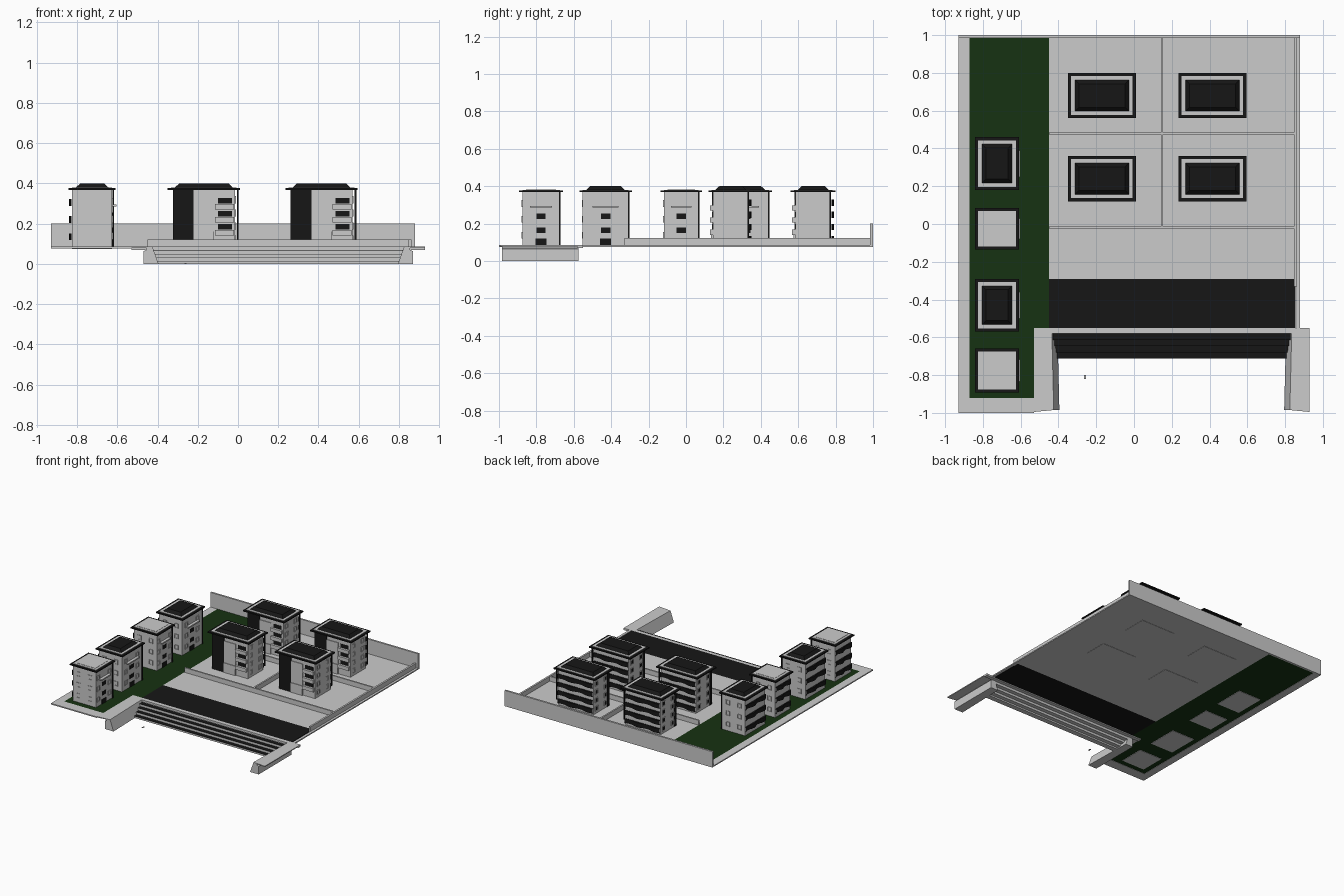
import bpy, bmesh, math
from mathutils import Vector

if "Cube" in bpy.data.objects:
    bpy.data.objects.remove(bpy.data.objects["Cube"])


def material(name, rgb):
    m = bpy.data.materials.new(name)
    m.diffuse_color = (*rgb, 1)
    m.use_nodes = True
    m.node_tree.nodes["Principled BSDF"].inputs["Base Color"].default_value = m.diffuse_color
    return m


DARK = material("dark", (0.008, 0.008, 0.008))
GREEN = material("grass", (0.008, 0.032, 0.006))


def finish(name, bm, mat=None):
    bmesh.ops.recalc_face_normals(bm, faces=bm.faces)
    me = bpy.data.meshes.new(name)
    bm.to_mesh(me)
    bm.free()
    ob = bpy.data.objects.new(name, me)
    bpy.context.collection.objects.link(ob)
    if mat:
        me.materials.append(mat)
    return ob


def add_box(bm, x0, x1, y0, y1, z0, z1, inset=0):
    """Box, or a frustum when the top is inset."""
    lo = [bm.verts.new((x, y, z0)) for x, y in ((x0, y0), (x1, y0), (x1, y1), (x0, y1))]
    i = inset
    hi = [bm.verts.new((x, y, z1)) for x, y in
          ((x0 + i, y0 + i), (x1 - i, y0 + i), (x1 - i, y1 - i), (x0 + i, y1 - i))]
    bm.faces.new(lo)
    bm.faces.new(hi)
    for k in range(4):
        bm.faces.new((lo[k], lo[k - 3], hi[k - 3], hi[k]))


def boxes(name, items, mat=None):
    bm = bmesh.new()
    for b in items:
        add_box(bm, *b)
    return finish(name, bm, mat)


def prism(name, pts, z0, z1, mat=None):
    """Outline in plan, extruded upwards."""
    bm = bmesh.new()
    f = bm.faces.new([bm.verts.new((x, y, z0)) for x, y in pts])
    top = bmesh.ops.extrude_face_region(bm, geom=[f])["geom"]
    bmesh.ops.translate(bm, vec=(0, 0, z1 - z0),
                        verts=[v for v in top if isinstance(v, bmesh.types.BMVert)])
    return finish(name, bm, mat)


def on_face(side, ext, u0, u1, z0, z1, out, back=0.002):
    """Box lying on one wall of a body; u runs along that wall."""
    x0, x1, y0, y1 = ext
    return {"-x": (x0 - out, x0 + back, u0, u1, z0, z1),
            "+x": (x1 - back, x1 + out, u0, u1, z0, z1),
            "-y": (u0, u1, y0 - out, y0 + back, z0, z1),
            "+y": (u0, u1, y1 - back, y1 + out, z0, z1)}[side]


def window(side, ext, u, z, w=0.034, h=0.036):
    """Four frame strips around a pane."""
    t, a, b = 0.004, u - w / 2, u + w / 2
    return [on_face(side, ext, *r, 0.004) for r in
            ((a, a + t, z, z + h), (b - t, b, z, z + h), (a, b, z, z + t), (a, b, z + h - t, z + h))]


def wave_bands(name, side, ext, levels):
    """Dark railings, wavy in plan, along one wall."""
    x0, x1, y0, y1 = ext
    a, b = (y0, y1) if side == "-x" else (x0, x1)
    n = 16
    bm = bmesh.new()
    for z in levels:
        rows = []
        for zz in (z, z + 0.034):
            rows.append([])
            for k in range(n + 1):
                u = a + (b - a) * k / n
                d = 0.007 + 0.007 * math.sin(4 * math.pi * k / n)
                rows[-1].append([bm.verts.new((x0 - s, u, zz) if side == "-x" else (u, y1 + s, zz))
                                 for s in (d + 0.002, 0)])
        for k in range(n):
            (p, q), (r, s) = rows[0][k], rows[0][k + 1]
            (P, Q), (R, S) = rows[1][k], rows[1][k + 1]
            for f in ((p, r, R, P), (p, q, s, r), (P, R, S, Q)):
                bm.faces.new(f)
    finish(name, bm, DARK)


def roof(name, x0, x1, y0, y1, hipped):
    # Eave slab, pale gutter ring, then a hipped or flat top
    boxes(name + "_eave", [(x0, x1, y0, y1, 0.368, 0.377)], DARK)
    g, h = 0.017, 0.036
    boxes(name + "_gutter", [(x0 + g, x1 - g, y0 + g, y1 - g, 0.376, 0.380)])
    if hipped:
        boxes(name + "_hip", [(x0 + h, x1 - h, y0 + h, y1 - h, 0.379, 0.40, 0.022)], DARK)
    else:
        boxes(name + "_flat_top", [(x0 + h, x1 - h, y0 + h, y1 - h, 0.379, 0.382)])


Z = 0.085  # street level

# Ground surfaces
boxes("courtyard", [(-0.45, 0.86, -0.29, 0.985, 0.078, Z)])
boxes("road", [(-0.45, 0.855, -0.55, -0.29, 0.078, Z)], DARK)
prism("lawn", [(-0.87, -0.92), (-0.53, -0.92), (-0.53, -0.55), (-0.45, -0.55), (-0.45, 0.985),
               (-0.87, 0.985)], 0.078, Z, GREEN)
boxes("pavements", [(-0.93, -0.87, -1, 0.985, 0.076, Z), (-0.87, -0.53, -1, -0.92, 0.076, Z),
                    (0.86, 0.88, -0.55, 0.985, 0.076, Z)])
# Boundary walls and low yard walls
boxes("back_wall", [(-0.93, 0.88, 0.985, 1, 0.076, 0.2)])
boxes("yard_walls", [(0.848, 0.862, -0.33, 0.985, 0.078, 0.122),
                     (-0.45, 0.85, -0.025, -0.013, 0.08, 0.122),
                     (-0.45, 0.85, 0.473, 0.485, 0.08, 0.122),
                     (0.142, 0.154, -0.013, 0.985, 0.08, 0.122)])

# Quay: capping strip, stepped side walls and stairs
boxes("quay_edge", [(-0.53, 0.93, -0.58, -0.55, 0.07, Z)])
profile = [(0.60, 0), (0.67, 0), (0.67, 0.063), (0.655, 0.07), (0.655, 0.078), (0.73, 0.078),
           (0.73, Z), (0.63, Z)]
for sgn, side in ((1, "right"), (-1, "left")):
    bm = bmesh.new()
    rings = []
    for y, shift in ((-0.985, -0.005), (-0.575, 0.005)):
        ring = []
        for k, (px, pz) in enumerate(profile):
            dx = shift if k in (0, 7) else 0
            yy = y - 0.01 if k in (5, 6) and y < -0.9 else y
            ring.append(bm.verts.new((0.2 + sgn * (px + dx), yy, pz)))
        rings.append(ring)
    bm.faces.new(rings[0])
    bm.faces.new(rings[1])
    for k in range(8):
        bm.faces.new((rings[0][k - 1], rings[0][k], rings[1][k], rings[1][k - 1]))
    finish("quay_wall_" + side, bm)
risers, treads = [], []
for k in range(4):
    y, z = -0.615 - 0.032 * k, 0.068 - 0.018 * k
    half = 0.63 - 0.006 * k
    risers.append((0.2 - half, 0.2 + half, y, y + 0.04, max(0, z - 0.02), z - 0.001))
    treads.append((0.2 - half, 0.2 + half, y, y + 0.035, z - 0.001, z))
boxes("stair_risers", risers)
boxes("stair_treads", treads, DARK)
boxes("small_marker", [(-0.265, -0.255, -0.82, -0.8, 0, 0.004)])

# Large blocks in the yards
for i, (x, y) in enumerate(((-0.17, 0.24), (0.415, 0.24), (-0.17, 0.68), (0.415, 0.68))):
    n = f"large_block_{i + 1}"
    e = (x - 0.15, x + 0.155, y - 0.095, y + 0.095)
    boxes(n + "_body", [(*e, 0.076, 0.37)])
    roof(n + "_roof", x - 0.18, x + 0.18, y - 0.12, y + 0.12, True)
    boxes(n + "_dark_front", [on_face("-y", e, e[0], x - 0.05, Z, 0.368, 0.006),
                              (e[0] - 0.003, e[0] + 0.01, e[2] - 0.006, e[2] + 0.02, Z, 0.368)], DARK)
    # Entrance and stacked front balconies
    boxes(n + "_front_bay", [on_face("-y", e, x - 0.05, x + 0.05, 0.115, 0.33, 0.005),
                             on_face("-y", e, x - 0.05, x + 0.05, Z, 0.16, 0.01)] +
          [on_face("-y", e, x + 0.055, x + 0.15, z, z + 0.028, 0.018) for z in (0.14, 0.205, 0.27)])
    boxes(n + "_front_glazing", [on_face("-y", e, x + 0.07, x + 0.14, z, z + 0.028, 0.002)
                                 for z in (0.17, 0.235, 0.30)], DARK)
    boxes(n + "_downpipe", [(x + 0.165, x + 0.173, y + 0.088, y + 0.096, 0.12, 0.37)], DARK)
    levels = (0.10, 0.165, 0.23, 0.295)
    wave_bands(n + "_back_balconies", "+y", e, levels)
    frames, panes = [], []
    for z in levels[1:] + levels[:1]:
        for u in (y - 0.055, y + 0.055):
            frames += window("+x", e, u, z + 0.005) + window("-x", e, u, z + 0.005)
            panes.append(on_face("-x", e, u - 0.013, u + 0.013, z + 0.009, z + 0.037, 0.001))
    boxes(n + "_window_frames", frames)
    boxes(n + "_window_panes", panes, DARK)

# Row of narrow blocks on the lawn, alternating hipped and flat roofs
for i, (y, hy, hipped) in enumerate(((-0.775, 0.117, False), (-0.43, 0.14, True),
                                     (-0.025, 0.11, False), (0.32, 0.14, True))):
    n = f"row_block_{i + 1}"
    x = -0.725
    e = (x - 0.1, x + 0.1, y - hy + 0.017, y + hy - 0.017)
    boxes(n + "_body", [(*e, 0.075, 0.37)])
    roof(n + "_roof", x - 0.117, x + 0.117, y - hy, y + hy, hipped)
    wave_bands(n + "_side_balconies", "-x", e, (0.118, 0.203, 0.288))
    frames = []
    for z in (0.12, 0.205, 0.29):
        for u in (-0.05, 0.05):
            frames += window("-y", e, x + u, z) + window("+y", e, x + u, z)
        for u in (-0.07, 0.07):
            frames += window("+x", e, y + u, z)
    boxes(n + "_window_frames", frames)
    boxes(n + "_canopy", [on_face("+x", e, y - hy / 2, y + hy / 2, 0.285, 0.295, 0.022)])
    boxes(n + "_door", [on_face("+x", e, y - 0.03, y + 0.03, Z, 0.12, 0.003)] +
          [on_face("+x", e, y - 0.025, y + 0.025, z, z + 0.03, 0.002) for z in (0.15, 0.225)], DARK)
    boxes(n + "_downpipe", [(x + 0.102, x + 0.108, e[3] - 0.004, e[3] + 0.004, Z, 0.37)], DARK)
